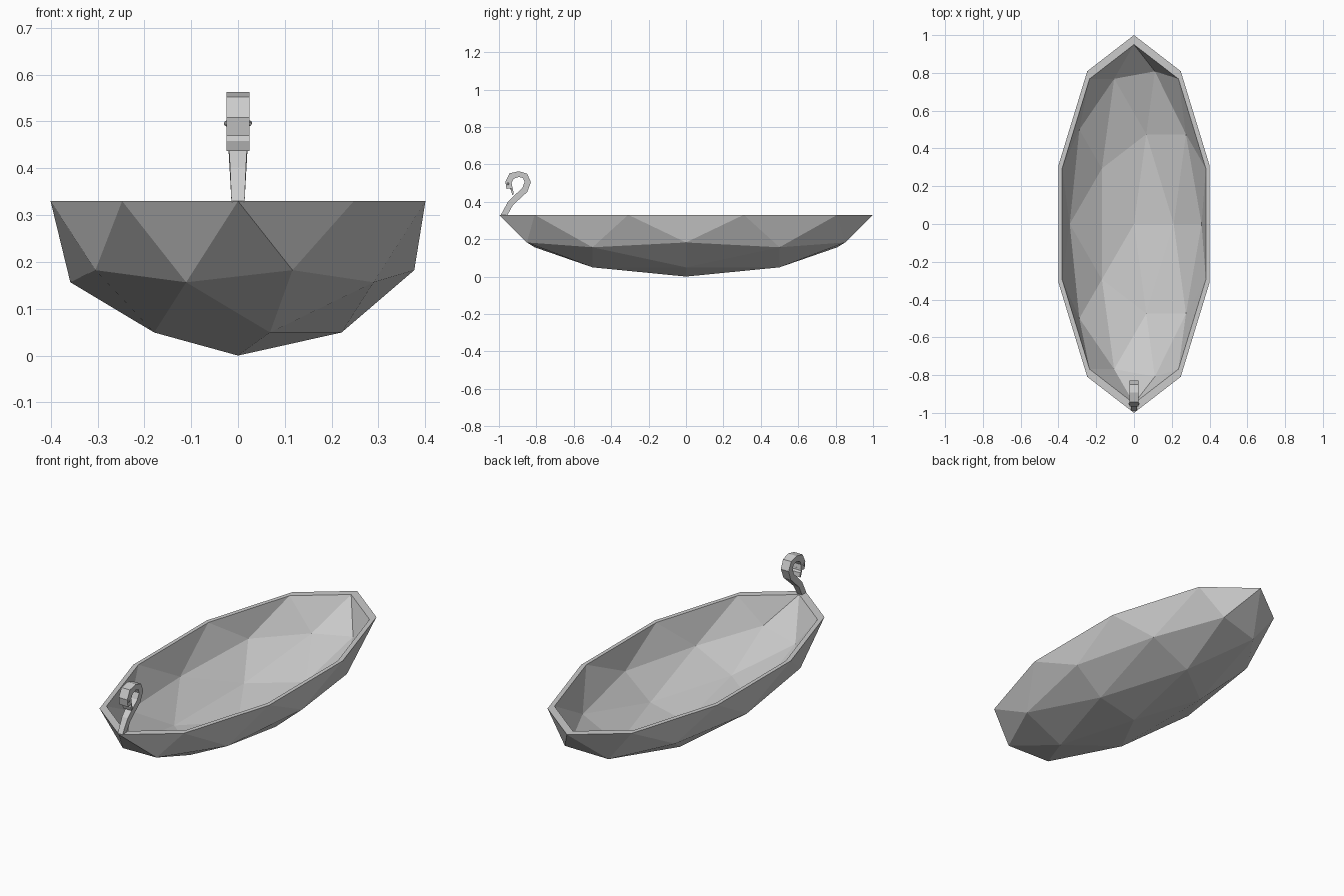
import bpy, bmesh
from mathutils import Vector

if "Cube" in bpy.data.objects:
    bpy.data.objects.remove(bpy.data.objects["Cube"])

DEPTH, BEAM, WALL = 0.33, 0.421, 0.95


def make_object(name, bm):
    bmesh.ops.recalc_face_normals(bm, faces=bm.faces)
    mesh = bpy.data.meshes.new(name)
    bm.to_mesh(mesh)
    bm.free()
    obj = bpy.data.objects.new(name, mesh)
    bpy.context.collection.objects.link(obj)
    return obj


def half_shell(bm, s):
    """Lower half of a faceted sphere, stretched to the boat shape; returns its rim edges."""
    verts = bmesh.ops.create_icosphere(bm, subdivisions=2, radius=1)["verts"]
    bmesh.ops.delete(bm, geom=[v for v in verts if v.co.z > 0.05], context='VERTS')
    verts = [v for v in verts if v.is_valid]
    for v in verts:
        v.co = Vector((-v.co.x * BEAM * s, -v.co.y * s, DEPTH + v.co.z * DEPTH * s))
    return [e for e in {e for v in verts for e in v.link_edges} if e.is_boundary]


def sweep(name, stations):
    """Rectangular section swept along (y, z, half thickness, half width) stations."""
    bm = bmesh.new()
    rings = []
    pts = [Vector((0, y, z)) for y, z, _, _ in stations]
    for i, (y, z, t, w) in enumerate(stations):
        d = (pts[min(i + 1, len(pts) - 1)] - pts[max(i - 1, 0)]).normalized()
        n = Vector((0, -d.z, d.y)) * t
        if i == 0:
            n = Vector((0, -t, 0))          # first section is level
        rings.append([bm.verts.new(pts[i] + n * a + Vector((b * w, 0, 0)))
                      for a, b in ((1, -1), (1, 1), (-1, 1), (-1, -1))])
    for r, q in zip(rings, rings[1:]):
        for k in range(4):
            bm.faces.new((r[k], r[(k + 1) % 4], q[(k + 1) % 4], q[k]))
    bm.faces.new(rings[0])
    bm.faces.new(rings[-1])
    return make_object(name, bm)


# Hull: outer and inner shells joined by a flat rim
bm = bmesh.new()
outer = half_shell(bm, 1)
inner_verts = {v for e in half_shell(bm, WALL) for v in e.verts}
for e in outer:
    a, b = e.verts
    c, d = (min(inner_verts, key=lambda q: (q.co - p.co).length) for p in (a, b))
    bm.faces.new((a, b, d, c))
make_object("hull", bm)

# Curled bird neck and head on the bow
sweep("bird_neck", [
    (-0.973, 0.328, 0.018, 0.014),
    (-0.938, 0.392, 0.016, 0.017),
    (-0.862, 0.463, 0.017, 0.021),
    (-0.846, 0.505, 0.017, 0.023),
    (-0.860, 0.538, 0.016, 0.024),
    (-0.893, 0.548, 0.015, 0.025),
    (-0.932, 0.538, 0.018, 0.025),
    (-0.949, 0.505, 0.017, 0.025),
    (-0.944, 0.471, 0.016, 0.025),
])

# Flat bill hanging from the head
sweep("bill", [
    (-0.937, 0.482, 0.008, 0.025),
    (-0.930, 0.460, 0.006, 0.025),
    (-0.925, 0.438, 0.004, 0.025),
])

# Eyes
for side, label in ((-1, "left"), (1, "right")):
    bm = bmesh.new()
    bmesh.ops.create_icosphere(bm, subdivisions=1, radius=0.007)
    bmesh.ops.translate(bm, verts=bm.verts, vec=(side * 0.024, -0.952, 0.496))
    make_object("eye_" + label, bm)
